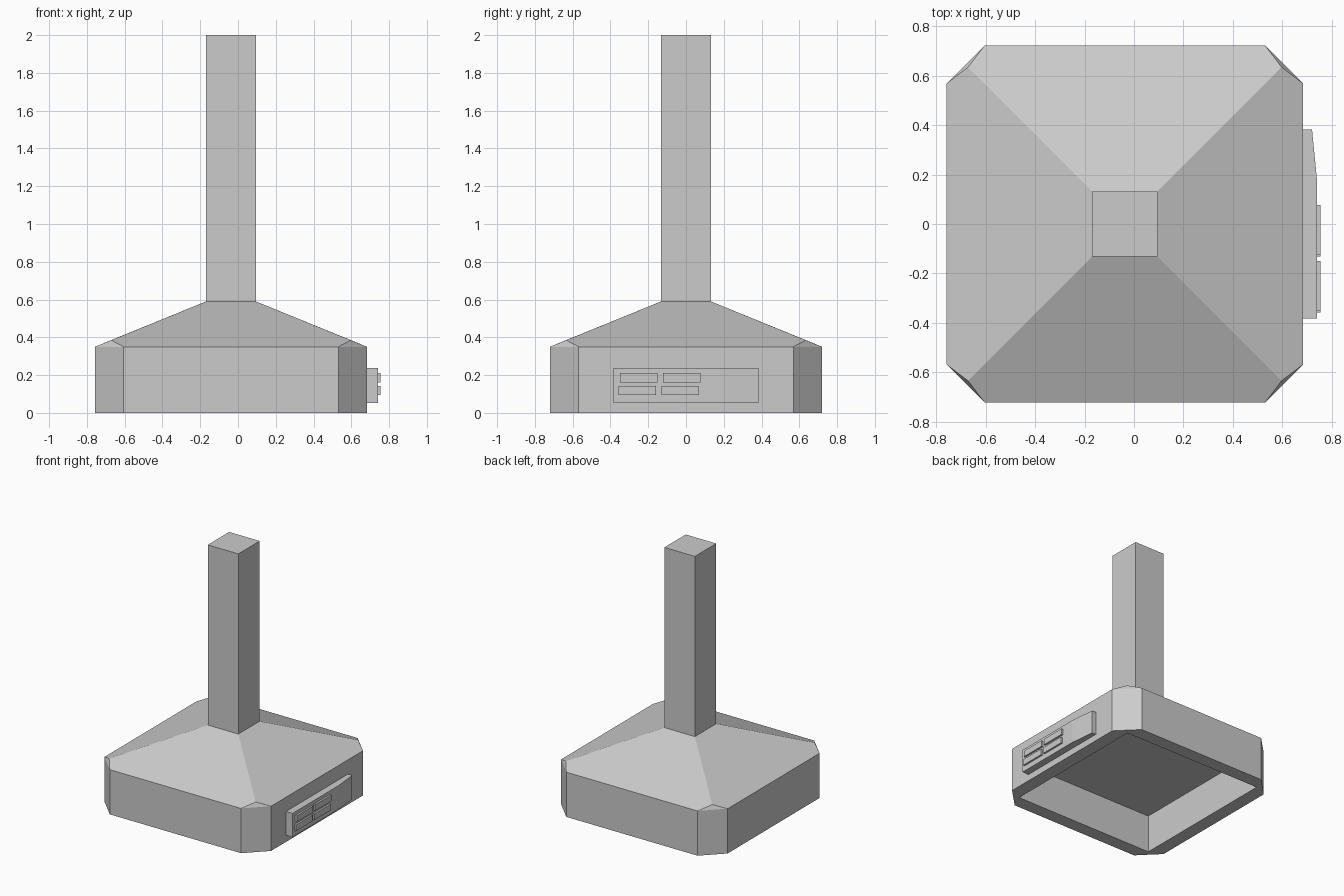
import bpy
import bmesh

cube = bpy.data.objects.get("Cube")
if cube:
    bpy.data.objects.remove(cube, do_unlink=True)

metal = bpy.data.materials.new("light grey metal")
metal.use_nodes = True
grey = (0.6, 0.6, 0.6, 1)
metal.diffuse_color = grey
metal.node_tree.nodes["Principled BSDF"].inputs["Base Color"].default_value = grey

CX = -0.037      # hood axis, offset because the panel sticks out on one side
HALF, CUT = 0.721, 0.568
WALL = 0.614
NECK = 0.132
RIM_Z, NECK_Z = 0.35, 0.59


def finish(name, bm, x=0.0):
    bmesh.ops.recalc_face_normals(bm, faces=bm.faces)
    mesh = bpy.data.meshes.new(name)
    bm.to_mesh(mesh)
    bm.free()
    mesh.materials.append(metal)
    obj = bpy.data.objects.new(name, mesh)
    obj.location.x = x
    bpy.context.collection.objects.link(obj)
    return obj


def ring(bm, points, z):
    return [bm.verts.new((x, y, z)) for x, y in points]


def bridge(bm, low, high):
    n = len(low)
    for i in range(n):
        j = (i + 1) % n
        bm.faces.new((low[i], low[j], high[j], high[i]))


def square(h):
    return [(h, -h), (h, h), (-h, h), (-h, -h)]


def prism(name, points, z0, z1, x=0.0):
    bm = bmesh.new()
    low, high = ring(bm, points, z0), ring(bm, points, z1)
    bridge(bm, low, high)
    bm.faces.new(low)
    bm.faces.new(high)
    return finish(name, bm, x)


def rect(x0, x1, y0, y1):
    return [(x0, y0), (x1, y0), (x1, y1), (x0, y1)]


# Hood: chamfered skirt, sloping roof and hollow underside
octagon = []
for sx, sy in ((1, -1), (1, 1), (-1, 1), (-1, -1)):
    pair = [(sx * CUT, sy * HALF), (sx * HALF, sy * CUT)]
    octagon += pair if sx * sy < 0 else pair[::-1]

bm = bmesh.new()
base = ring(bm, octagon, 0)
eave = ring(bm, octagon, RIM_Z)
hip = ring(bm, square(0.634), 0.385)
neck = ring(bm, square(NECK), NECK_Z)
inner = ring(bm, square(WALL), 0)
ceiling = ring(bm, square(WALL), 0.30)
bridge(bm, base, eave)
bridge(bm, inner, ceiling)
bm.faces.new(ceiling)
bm.faces.new(neck)
for i in range(4):
    j = (i + 1) % 4
    a, b, c = 2 * i, 2 * i + 1, 2 * j
    bm.faces.new((eave[a], eave[b], hip[i]))                               # corner facet
    bm.faces.new((eave[b], eave[c], hip[j], neck[j], neck[i], hip[i]))     # roof slope
    bm.faces.new((base[a], base[b], inner[i]))                             # rim corner
    bm.faces.new((base[b], base[c], inner[j], inner[i]))                   # rim side
finish("hood", bm, CX)

# Chimney duct
prism("chimney", square(NECK), NECK_Z, 2.0, CX)

# Control panel, tapering towards the back
side = CX + HALF
prism("control_panel",
      [(side, -0.383), (0.74, -0.383), (0.74, 0.18), (0.72, 0.383), (side, 0.383)],
      0.052, 0.238)

# Four push buttons in two rows
for row, z, shift in (("upper", 0.162, 0.0), ("lower", 0.094, -0.008)):
    for col, y in (("front", -0.35), ("back", -0.123)):
        prism(f"{row}_{col}_button", rect(0.735, 0.754, y + shift, y + shift + 0.2),
              z, z + 0.048)
